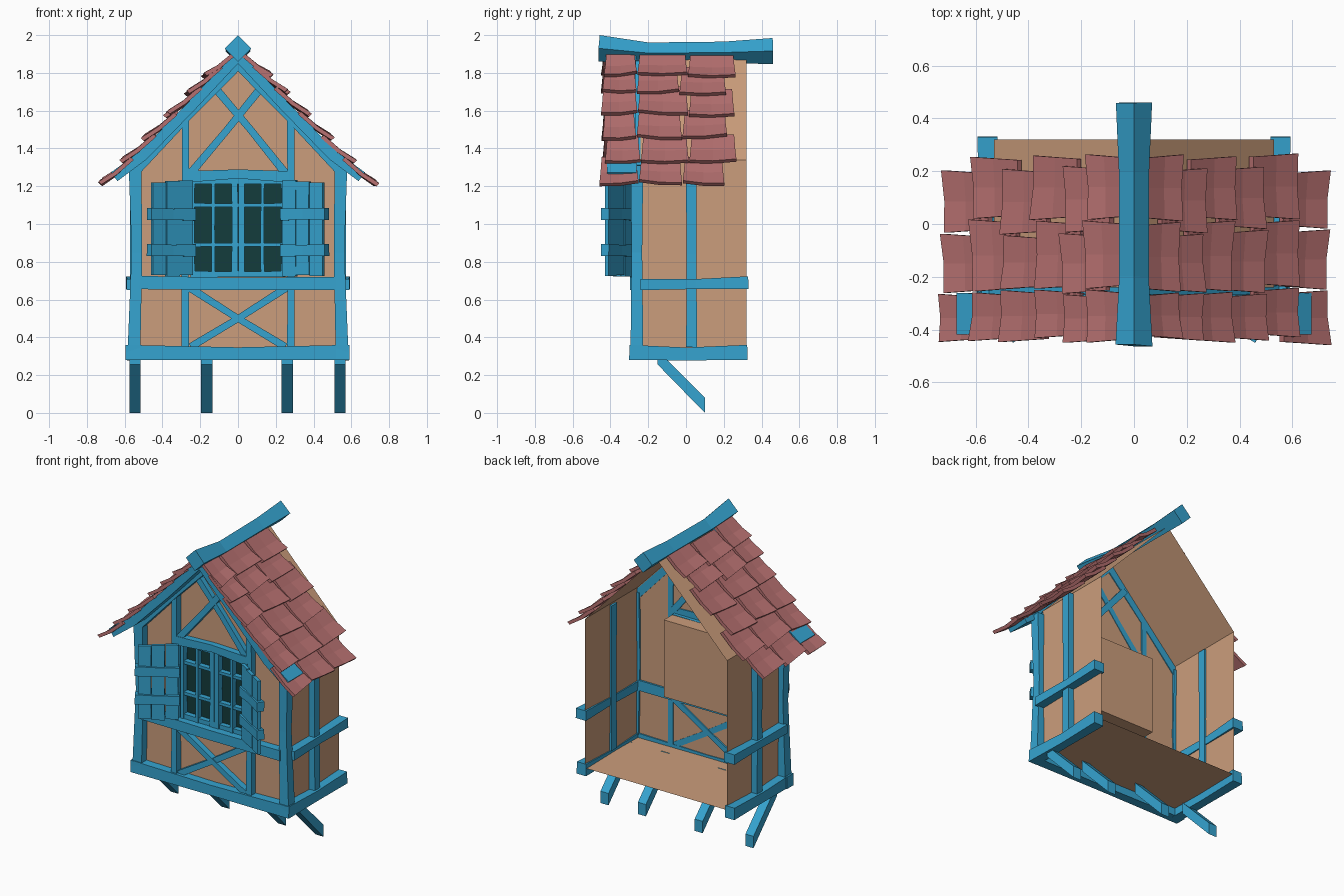
import bpy, bmesh, random
from mathutils import Vector as V

random.seed(4)
cube = bpy.data.objects.get("Cube")
if cube:
    bpy.data.objects.remove(cube)


def material(name, rgb):
    m = bpy.data.materials.new(name)
    m.use_nodes = True
    m.diffuse_color = (*rgb, 1)
    node = next(n for n in m.node_tree.nodes if n.type == 'BSDF_PRINCIPLED')
    node.inputs["Base Color"].default_value = (*rgb, 1)
    return m


BLUE = material("blue timber", (0.036, 0.37, 0.63))
PLASTER = material("tan plaster", (0.6, 0.34, 0.2))
CLAY = material("red clay tile", (0.46, 0.16, 0.16))
GLASS = material("dark green glass", (0.007, 0.045, 0.045))

X, Y, Z = V((1, 0, 0)), V((0, 1, 0)), V((0, 0, 1))


def finish(name, bm, mat):
    mesh = bpy.data.meshes.new(name)
    bm.to_mesh(mesh)
    bm.free()
    mesh.materials.append(mat)
    ob = bpy.data.objects.new(name, mesh)
    bpy.context.collection.objects.link(ob)
    return ob


def loft(bm, rings):
    """Skin a list of closed sections and cap both ends."""
    rows = [[bm.verts.new(p) for p in ring] for ring in rings]
    n = len(rows[0])
    for a, b in zip(rows, rows[1:]):
        for i in range(n):
            j = (i + 1) % n
            bm.faces.new((a[i], a[j], b[j], b[i]))
    bm.faces.new(rows[0])
    bm.faces.new(rows[-1])
    bmesh.ops.recalc_face_normals(bm, faces=bm.faces)


def beam(name, pts, w, d, axis=Y, side=None, scale=None, rough=0.005, mat=BLUE):
    """Hewn timber along pts: w across, d along the depth axis."""
    pts = [V(p) for p in pts]
    if len(pts) == 2 and rough:
        u = (pts[1] - pts[0]).normalized().cross(axis).normalized()
        mid = (pts[0] + pts[1]) / 2 + u * random.uniform(-rough, rough)
        pts = [pts[0], mid, pts[1]]
        scale = scale or [1.06, 0.94, 1.04]
    scale = scale or [1] * len(pts)
    rings = []
    for i, p in enumerate(pts):
        t = (pts[min(i + 1, len(pts) - 1)] - pts[max(i - 1, 0)]).normalized()
        u = (side or t.cross(axis).normalized()) * w / 2 * scale[i]
        v = axis * d / 2 * (scale[i] if axis.length and not side else 1)
        rings.append([p + u + v, p + u - v, p - u - v, p - u + v])
    bm = bmesh.new()
    loft(bm, rings)
    return finish(name, bm, mat)


# Main dimensions of the shell
WX, FRONT, BACK = 0.53, -0.24, 0.32
FLOOR, EAVE, APEX = 0.33, 1.34, 1.89
WIN, W0, W1 = 0.25, 0.72, 1.24


def sheet(name, faces, mat=PLASTER):
    bm = bmesh.new()
    for f in faces:
        bm.faces.new([bm.verts.new(p) for p in f])
    bmesh.ops.remove_doubles(bm, verts=bm.verts, dist=0.0001)
    return finish(name, bm, mat)


def wall_rect(x0, x1, z0, z1, y=FRONT):
    return [(x0, y, z0), (x1, y, z0), (x1, y, z1), (x0, y, z1)]


# Plaster shell, open at the back
sheet("front_wall", [
    wall_rect(-WX, WX, FLOOR, W0),
    wall_rect(-WX, -WIN, W0, W1),
    wall_rect(WIN, WX, W0, W1),
    [(-WX, FRONT, W1), (WX, FRONT, W1), (WX, FRONT, EAVE),
     (0, FRONT, APEX), (-WX, FRONT, EAVE)]])
sheet("floor", [[(-WX, FRONT, FLOOR), (-WX, BACK, FLOOR),
                 (WX, BACK, FLOOR), (WX, FRONT, FLOOR)]])
for s, label in ((-1, "right"), (1, "left")):
    sheet("side_wall_" + label, [[(s * WX, y, z) for y, z in (
        (FRONT, FLOOR), (BACK, FLOOR), (BACK, EAVE), (FRONT, EAVE))][::s]])
    sheet("roof_panel_" + label, [[(s * WX, FRONT, EAVE), (s * WX, BACK, EAVE),
                                   (0, BACK, APEX), (0, FRONT, APEX)][::s]])

# Window recess box showing inside
bm = bmesh.new()
bmesh.ops.create_cube(bm, size=1)
for v in bm.verts:
    v.co = (v.co.x * 2 * WIN, FRONT + (v.co.y + 0.5) * 0.12,
            (W0 + W1) / 2 + v.co.z * (W1 - W0))
bmesh.ops.delete(bm, geom=[f for f in bm.faces if f.normal.y < -0.5], context='FACES')
finish("window_recess", bm, PLASTER)

# Glass, casement frames and glazing bars
sheet("window_glass", [wall_rect(-WIN, WIN, W0, W1, -0.215)], GLASS)
for z, w in ((W0 + 0.015, 0.03), (W1 - 0.012, 0.03), (0.89, 0.02), (1.1, 0.02)):
    beam("window_rail", [(-WIN, -0.23, z), (WIN, -0.23, z)], w, 0.04, rough=0.002)
for x, w in ((0.018, 0.032), (0.13, 0.018), (0.24, 0.022)):
    for s in (-1, 1):
        beam("window_bar", [(s * x, -0.235, W0), (s * x, -0.235, W1)], w, 0.04, rough=0.002)

# Front sill, rail and gable collar
beam("front_sill", [(-0.595, -0.265, 0.32), (0, -0.265, 0.313), (0.585, -0.265, 0.32)],
     0.08, 0.07, scale=[1, 0.85, 1])
beam("front_rail", [(-0.52, -0.262, 0.69), (0, -0.262, 0.683), (0.52, -0.262, 0.685)],
     0.07, 0.07, scale=[1, 0.95, 1])
beam("gable_collar", [(-0.27, -0.258, 1.25), (0, -0.258, 1.265), (0.27, -0.258, 1.25)],
     0.06, 0.055, scale=[1, 0.8, 1])

for s, label in ((-1, "right"), (1, "left")):
    # Upright posts
    beam("corner_post_" + label, [(s * 0.55, -0.26, 0.35), (s * 0.535, -0.26, 0.85),
                                  (s * 0.545, -0.26, 1.31)], 0.062, 0.062, scale=[1.08, 0.9, 1.08])
    beam("front_post_" + label, [(s * 0.28, -0.26, 0.35), (s * 0.278, -0.26, 1.57)], 0.038, 0.05)
    beam("side_post_" + label, [(s * 0.545, 0.03, 0.35), (s * 0.545, 0.028, 1.33)], 0.055, 0.055, X)
    # Side sill and rail
    beam("side_sill_" + label, [(s * 0.555, -0.3, 0.32), (s * 0.555, 0, 0.312),
                                (s * 0.555, 0.325, 0.32)], 0.08, 0.07, X, scale=[1, 0.85, 1])
    beam("side_rail_" + label, [(s * 0.555, -0.24, 0.68), (s * 0.555, 0.05, 0.682),
                                (s * 0.555, 0.33, 0.69)], 0.06, 0.07, X, scale=[1, 0.88, 1.1])
    # Crossed braces
    y = -0.255 + s * 0.003
    beam("gable_brace_" + label, [(s * 0.25, y, 1.27), (-s * 0.125, y, 1.725)], 0.04, 0.045)
    beam("lower_brace_" + label, [(s * 0.26, y, 0.665), (-s * 0.25, y, 0.35)], 0.038, 0.045)
    # Gable rafter and flared bargeboard
    beam("gable_rafter_" + label, [(0, -0.265, 1.845), (s * 0.53, -0.265, 1.295)], 0.05, 0.06)
    beam("bargeboard_" + label, [(0, -0.34, 1.89), (s * 0.25, -0.34, 1.62),
                                 (s * 0.5, -0.34, 1.365), (s * 0.655, -0.34, 1.25)],
         0.055, 0.15, scale=[1, 0.95, 1, 1.05])

    # Open shutter: three planks and two battens
    hinge, tip = V((s * 0.24, -0.29, 0)), V((s * 0.455, -0.42, 0))
    along = (tip - hinge).normalized()
    normal = along.cross(Z)
    for i in range(3):
        base = hinge.lerp(tip, (i + 0.5) / 3) + normal * random.uniform(-0.004, 0.004)
        low, high = 0.725 + random.uniform(-0.006, 0.006), 1.228 + random.uniform(-0.01, 0.006)
        beam("shutter_plank_" + label, [base + Z * low, base + Z * high], 0.081, 0.022,
             normal, rough=0.002, scale=[1, 0.97, 1])
    for z in (0.86, 1.05):
        beam("shutter_batten_" + label, [hinge - along * 0.005 + Z * z, tip + along * 0.018 + Z * (z + 0.003)],
             0.062, 0.046, normal, rough=0.003)

# Sloping support legs under the floor
for x in (-0.545, -0.165, 0.26, 0.54):
    beam("support_leg", [(x, -0.15, 0.294), (x, 0.1, 0.04)], 0.08, 0.06, X, side=Z, rough=0,
         scale=[0.95, 1])

# Sagging diamond ridge beam
diag = (X + Z).normalized()
beam("ridge_beam", [(0, -0.46, 1.93), (0, -0.2, 1.905), (0, 0.2, 1.908), (0, 0.46, 1.916)],
     0.099, 0.099, diag, scale=[1, 0.8, 0.82, 0.98])


# Roof tiles: sagging slabs laid in overlapping rows
def tile(bm, s, x_low, y0, y1, length):
    down = V((s, 0, -1.03)).normalized()
    up = V((s * 1.03, 0, 1)).normalized()
    low = V((x_low * s, 0, APEX - 1.03 * x_low)) + down * random.uniform(-0.012, 0.012)
    skew = random.uniform(-0.012, 0.012)
    rings = []
    for f, lift, inset in ((0, 0.012, 0.012), (0.55, 0.022, 0.006), (1, 0.045, 0)):
        top, bottom = [], []
        for k in (0, 0.5, 1):
            y = (y0 + inset) * (1 - k) + (y1 - inset) * k
            sag = 0.01 * f if k == 0.5 else 0
            p = low - down * (length * (1 - f) + skew * (k - 0.5) * 2 * f)
            p = p + Y * y + up * (lift - sag)
            top.append(p + up * 0.022)
            bottom.append(p)
        rings.append(top + bottom[::-1])
    loft(bm, rings)


ROWS = (0.135, 0.225, 0.335, 0.455, 0.575, 0.685)
CUTS = ((-0.44, -0.25, 0.02, 0.265), (-0.455, -0.26, -0.03, 0.215))
for s, label in ((-1, "right"), (1, "left")):
    bm = bmesh.new()
    for r, x in enumerate(ROWS):
        cuts = [c + random.uniform(-0.012, 0.012) for c in CUTS[r % 2]]
        for a, b in zip(cuts, cuts[1:]):
            tile(bm, s, x, a + 0.002, b - 0.002, min(0.215, (x - 0.015) * 1.43))
    finish("roof_tiles_" + label, bm, CLAY)
